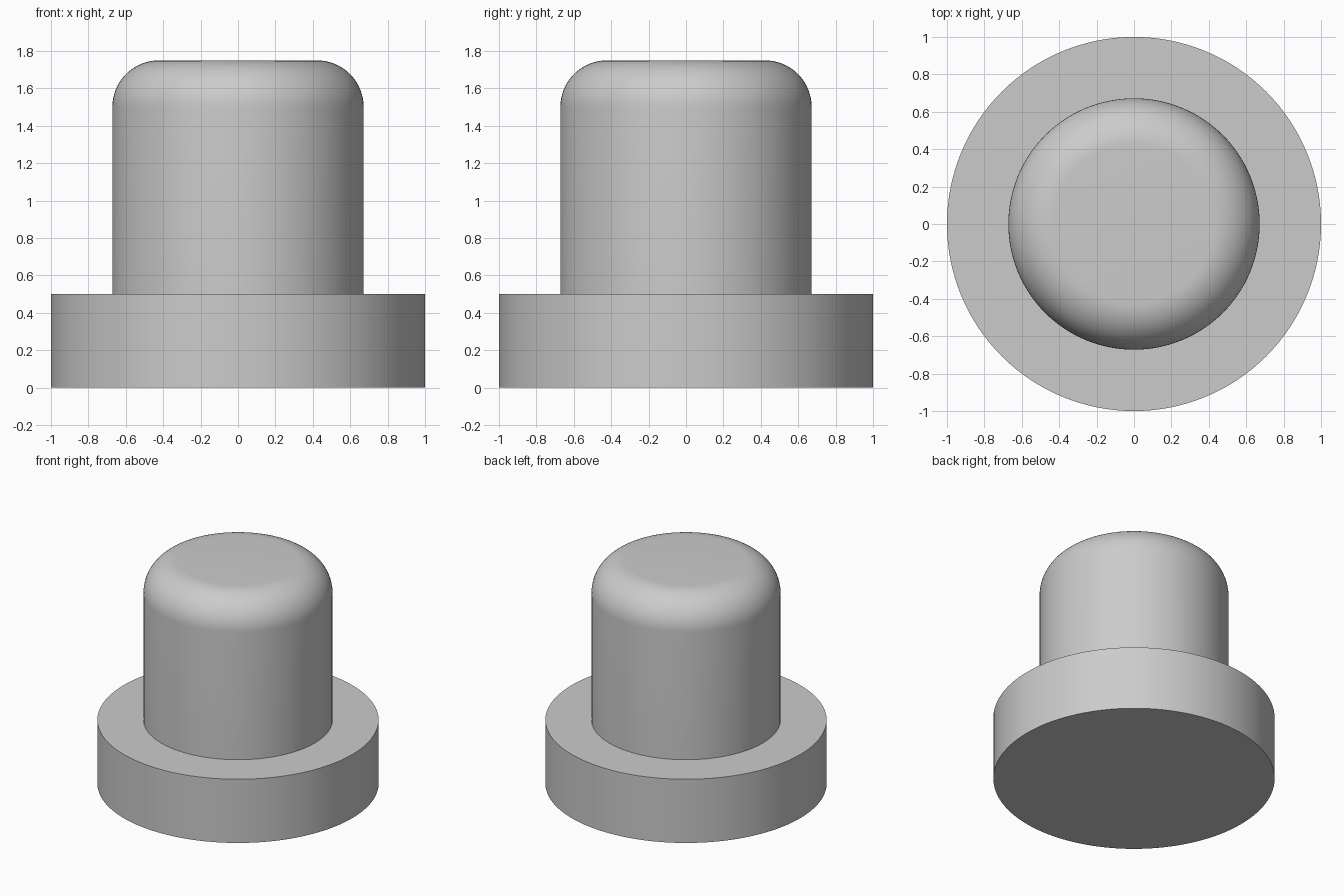
import bpy
import bmesh
from math import sin, cos, pi, radians

SEGMENTS = 128

cube = bpy.data.objects.get("Cube")
if cube:
    bpy.data.objects.remove(cube, do_unlink=True)

grey = bpy.data.materials.new("plain grey")
grey.use_nodes = True
colour = (0.6, 0.6, 0.6, 1)
grey.diffuse_color = colour
grey.node_tree.nodes["Principled BSDF"].inputs["Base Color"].default_value = colour


def lathe(name, profile, cap_bottom=True):
    """Turn a bottom-to-top (radius, height) profile around z."""
    bm = bmesh.new()
    rings = []
    for r, z in profile:
        rings.append([bm.verts.new((r * cos(2 * pi * i / SEGMENTS),
                                    r * sin(2 * pi * i / SEGMENTS), z))
                      for i in range(SEGMENTS)])
    for low, high in zip(rings, rings[1:]):
        for i in range(SEGMENTS):
            j = (i + 1) % SEGMENTS
            bm.faces.new((low[i], low[j], high[j], high[i]))
    bm.faces.new(rings[-1])
    if cap_bottom:
        bm.faces.new(rings[0][::-1])
    mesh = bpy.data.meshes.new(name)
    bm.to_mesh(mesh)
    bm.free()
    mesh.materials.append(grey)
    obj = bpy.data.objects.new(name, mesh)
    bpy.context.collection.objects.link(obj)
    bpy.ops.object.select_all(action="DESELECT")
    obj.select_set(True)
    bpy.context.view_layer.objects.active = obj
    bpy.ops.object.shade_smooth_by_angle(angle=radians(30))
    return obj


# Wide flange at the bottom
base_height = 0.5
lathe("base_flange", [(1, 0), (1, base_height)])

# Round post with a filleted top, standing on the flange
radius, top, fillet = 0.672, 1.75, 0.25
steps = 16
arc = [(radius - fillet + fillet * cos(pi / 2 * k / steps),
        top - fillet + fillet * sin(pi / 2 * k / steps)) for k in range(steps + 1)]
lathe("rounded_post", [(radius, base_height)] + arc, cap_bottom=False)
